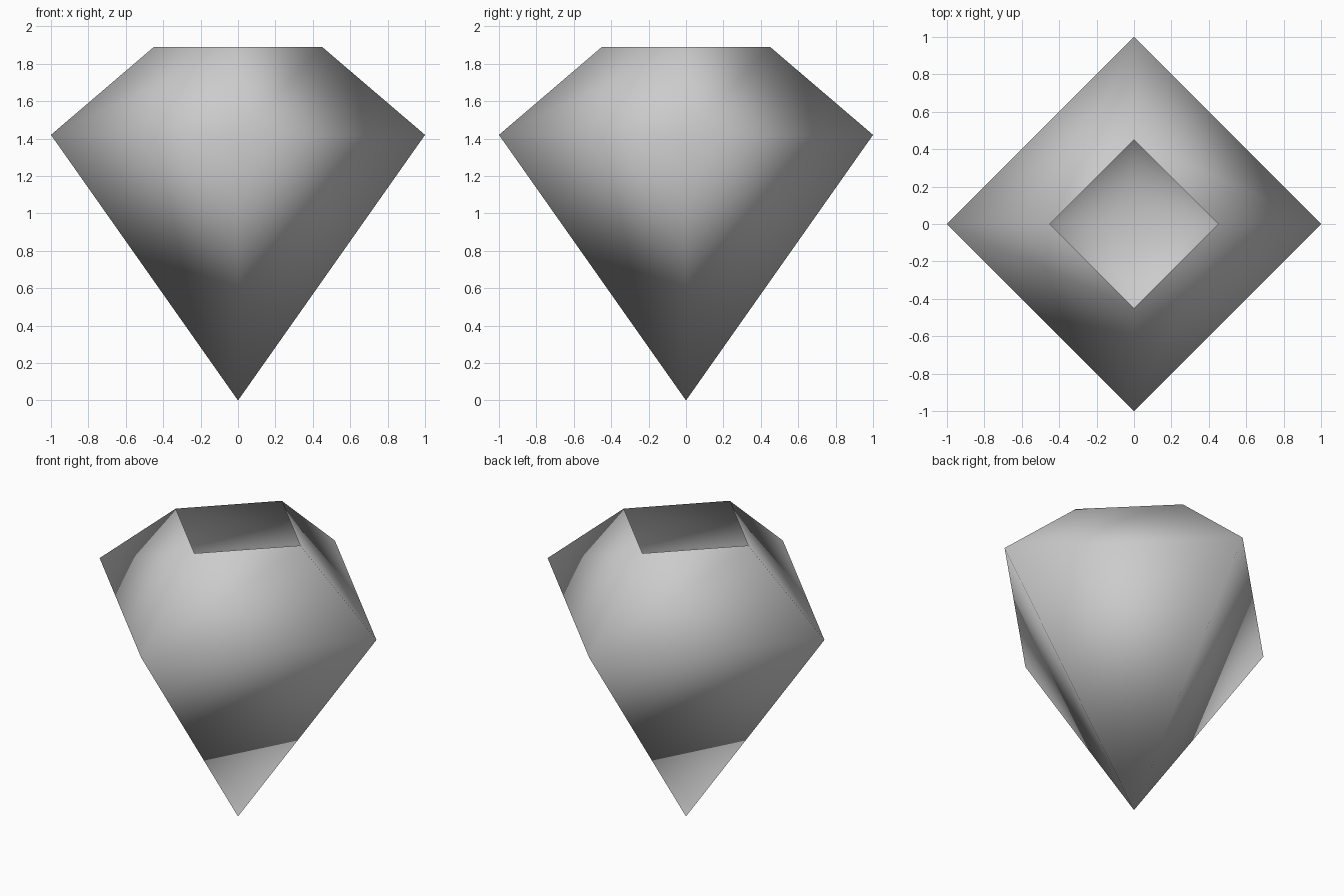
import bpy, bmesh, math

if "Cube" in bpy.data.objects:
    bpy.data.objects.remove(bpy.data.objects["Cube"])

# Plain grey material
grey = bpy.data.materials.new("grey")
grey.diffuse_color = (0.6, 0.6, 0.6, 1)
grey.use_nodes = True
grey.node_tree.nodes["Principled BSDF"].inputs["Base Color"].default_value = grey.diffuse_color

# Four-sided gem shell: pointed base, wide girdle, open top
bm = bmesh.new()


def ring(radius, z):
    return [bm.verts.new((radius * math.cos(i * math.pi / 2),
                          radius * math.sin(i * math.pi / 2), z)) for i in range(4)]


tip = bm.verts.new((0, 0, 0))
girdle = ring(1.0, 1.42)
rim = ring(0.45, 1.89)
for i in range(4):
    j = (i + 1) % 4
    bm.faces.new((tip, girdle[j], girdle[i]))              # lower facet
    bm.faces.new((girdle[i], girdle[j], rim[j], rim[i]))   # crown facet
for face in bm.faces:
    face.smooth = True

mesh = bpy.data.meshes.new("gem_shell")
bm.to_mesh(mesh)
bm.free()
mesh.materials.append(grey)
gem = bpy.data.objects.new("gem_shell", mesh)
bpy.context.collection.objects.link(gem)
